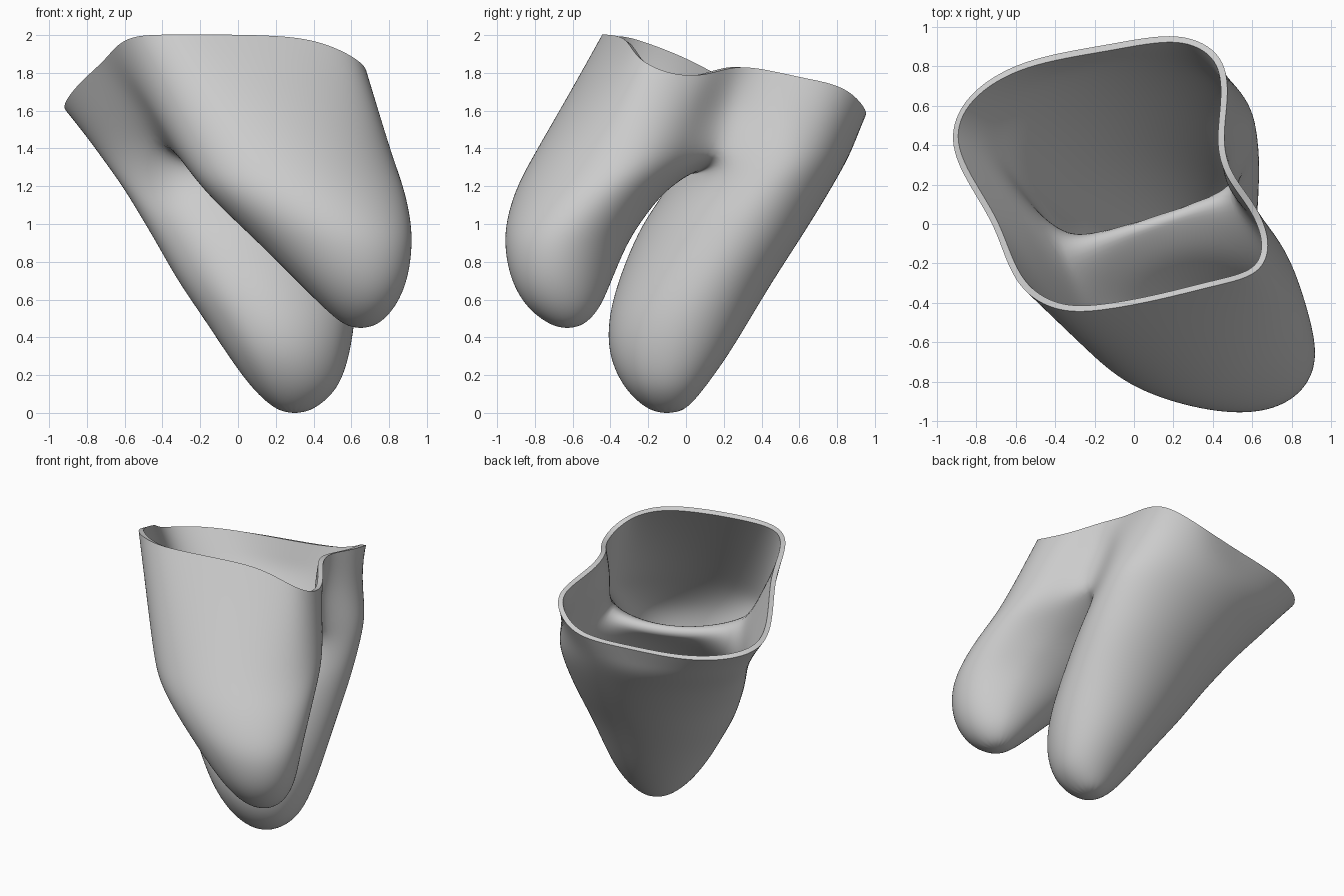
import bpy
import bmesh
from math import sin, cos, radians
from mathutils import Vector

OUTER = 10      # segments around the outside of each pouch
SEPTUM = 6      # segments across the fold between the pouches
SWELL = 1.035   # makes up for subdivision shrinkage
WALL = 0.033

cube = bpy.data.objects.get("Cube")
if cube:
    bpy.data.objects.remove(cube, do_unlink=True)


def section(z, x0, x1, y0, y1, skew, start, end):
    """Skewed oval slice: outer arc from start to end, then the fold side."""
    angles = [start + (end - start) * i / OUTER for i in range(OUTER)]
    angles += [end + (start + 360 - end) * i / SEPTUM for i in range(SEPTUM)]
    points = []
    for angle in angles:
        t = radians(angle)
        points.append(Vector((
            (x0 + x1) / 2 + SWELL * (x1 - x0) / 2 * cos(t),
            (y0 + y1) / 2 + SWELL * (y1 - y0) / 2 * sin(t + skew),
            z)))
    return points


def bend(a, mid, b, t):
    """Point on a quadratic curve passing through mid at t = 0.5."""
    control = mid * 2 - (a + b) / 2
    return a * (1 - t) ** 2 + control * 2 * t * (1 - t) + b * t * t


# Arc limits of each pouch
back_arc = dict(start=-30, end=230)
front_arc = dict(start=162, end=422)

# Slices as height, x range, y range, skew; the first is level with the fold
back_slices = [
    (1.35, -0.72, 0.61, 0.04, 0.86, 0.15),
    (1.2, -0.61, 0.625, -0.08, 0.775, 0.2),
    (1.05, -0.52, 0.635, -0.19, 0.685, 0.2),
    (0.9, -0.43, 0.635, -0.27, 0.59, 0.2),
    (0.7, -0.32, 0.63, -0.35, 0.46, 0.15),
    (0.5, -0.18, 0.62, -0.405, 0.34, 0.1),
    (0.3, -0.05, 0.59, -0.405, 0.22, 0.1),
    (0.12, 0.08, 0.53, -0.32, 0.09, 0.1),
    (0.015, 0.2, 0.4, -0.2, 0, 0.1),
]
front_slices = [
    (1.35, -0.3, 0.82, -0.815, 0.07, 0.15),
    (1.2, -0.2, 0.875, -0.895, -0.1, 0.1),
    (1.05, -0.05, 0.91, -0.945, -0.22, 0),
    (0.9, 0.11, 0.925, -0.965, -0.32, -0.1),
    (0.7, 0.31, 0.9, -0.93, -0.4, -0.1),
    (0.55, 0.46, 0.83, -0.84, -0.46, -0.05),
    (0.465, 0.56, 0.74, -0.72, -0.54, 0),
]
back_tip = Vector((0.3, -0.1, -0.005))
front_tip = Vector((0.65, -0.63, 0.445))

# Rim, from the left crease around the back, then around the front
rim = [Vector(p) for p in (
    (0.49, 0.25, 1.84),
    (0.445, 0.42, 1.82), (0.48, 0.63, 1.77), (0.47, 0.86, 1.73),
    (0.24, 0.985, 1.57), (-0.12, 0.91, 1.56), (-0.58, 0.84, 1.55),
    (-0.87, 0.65, 1.57), (-0.95, 0.42, 1.61), (-0.84, 0.2, 1.75),
    (-0.71, 0, 1.86),
    (-0.65, -0.19, 1.94), (-0.56, -0.36, 2), (-0.36, -0.46, 2.003),
    (-0.1, -0.43, 2.003), (0.15, -0.38, 2), (0.42, -0.31, 1.98),
    (0.65, -0.26, 1.87), (0.7, -0.09, 1.79), (0.62, 0.1, 1.78),
)]

# Creases where the pouches meet, half way down and at the fold
left_crease = Vector((0.43, 0.22, 1.62)), Vector((0.5, 0.17, 1.4))
right_crease = Vector((-0.55, -0.09, 1.69)), Vector((-0.4, -0.14, 1.47))
fold_middle = Vector((0.08, 0.05, 1.3))

bm = bmesh.new()


def add_ring(points):
    return [bm.verts.new(p) for p in points]


def bridge(upper, lower):
    n = len(upper)
    for i in range(n):
        j = (i + 1) % n
        bm.faces.new((upper[i], lower[i], lower[j], upper[j]))


def add_pouch(ring, slices, arc, tip):
    """Loft a pouch downwards from its mouth and close it at the tip."""
    for row in slices[1:]:
        lower = add_ring(section(*row, **arc))
        bridge(ring, lower)
        ring = lower
    end = bm.verts.new(tip)
    for i, vert in enumerate(ring):
        bm.faces.new((vert, end, ring[(i + 1) % len(ring)]))


# Common upper wall: rim, waist and the ring level with the fold
back_mouth = section(*back_slices[0], **back_arc)
front_mouth = section(*front_slices[0], **front_arc)
fold_ring = ([left_crease[1]] + back_mouth[1:OUTER]
             + [right_crease[1]] + front_mouth[1:OUTER])
waist = [a.lerp(b, 0.5) for a, b in zip(rim, fold_ring)]
waist[0], waist[OUTER] = left_crease[0], right_crease[0]
rim_verts, waist_verts, fold_verts = map(add_ring, (rim, waist, fold_ring))
bridge(rim_verts, waist_verts)
bridge(waist_verts, fold_verts)

# Fold between the pouches, then the pouches themselves
fold = add_ring([bend(left_crease[1], fold_middle, right_crease[1], i / SEPTUM)
                 for i in range(1, SEPTUM)])
add_pouch(fold_verts[:OUTER + 1] + fold[::-1], back_slices, back_arc, back_tip)
add_pouch(fold_verts[OUTER:] + fold_verts[:1] + fold,
          front_slices, front_arc, front_tip)

mesh = bpy.data.meshes.new("double_pouch_shell")
bm.to_mesh(mesh)
bm.free()
shell = bpy.data.objects.new("double_pouch_shell", mesh)
bpy.context.collection.objects.link(shell)

# Smooth the surface and give it an inward wall
subdivide = shell.modifiers.new("smooth_surface", 'SUBSURF')
subdivide.levels = subdivide.render_levels = 3
wall = shell.modifiers.new("wall", 'SOLIDIFY')
wall.thickness = WALL
wall.offset = -1

bpy.ops.object.select_all(action='DESELECT')
shell.select_set(True)
bpy.context.view_layer.objects.active = shell
for modifier in list(shell.modifiers):
    bpy.ops.object.modifier_apply(modifier=modifier.name)
bpy.ops.object.shade_smooth_by_angle(angle=radians(65))

# Plain grey finish
grey = bpy.data.materials.new("light_grey")
grey.use_nodes = True
colour = (0.6, 0.6, 0.6, 1)
grey.diffuse_color = colour
grey.node_tree.nodes["Principled BSDF"].inputs["Base Color"].default_value = colour
shell.data.materials.append(grey)
